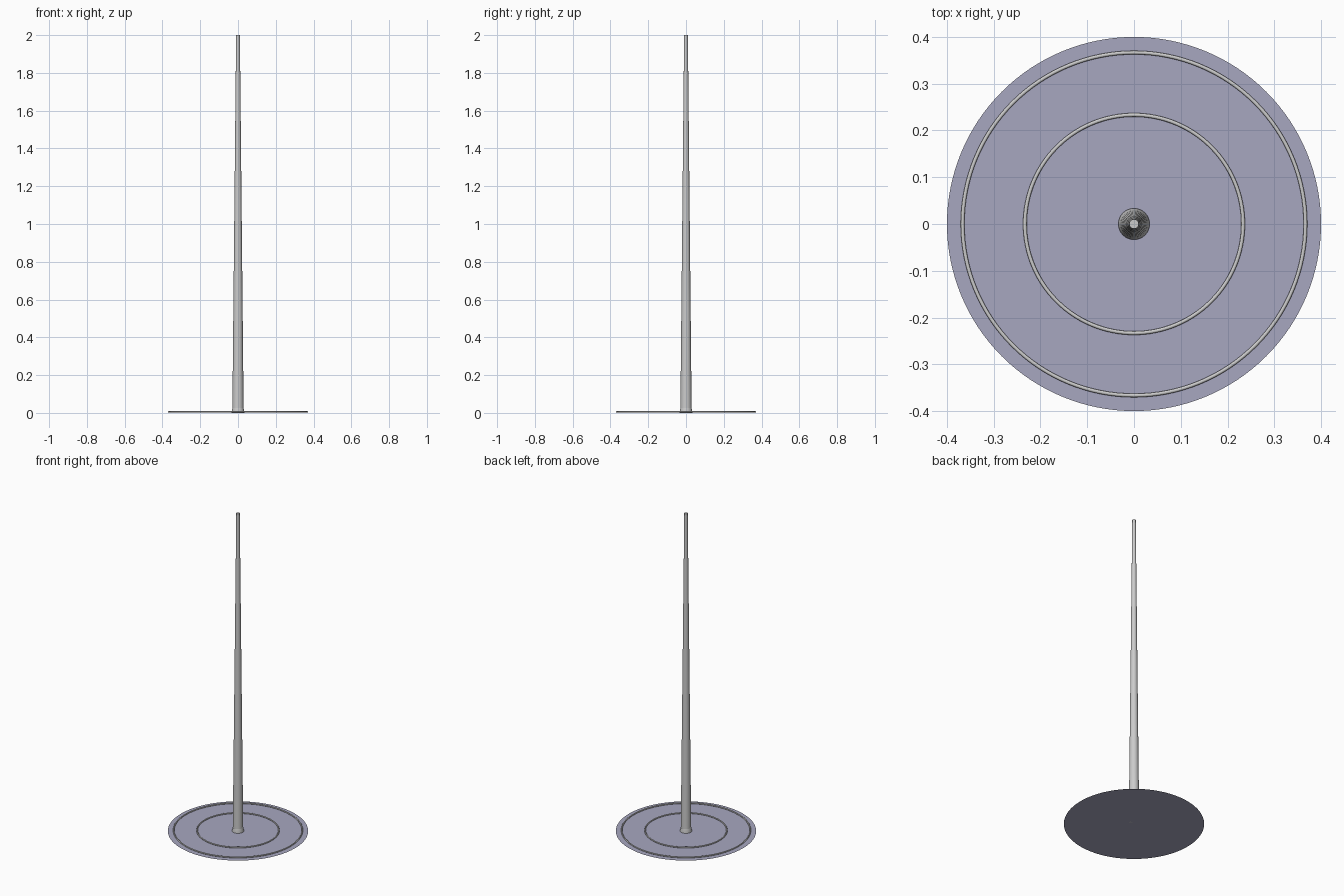
import bpy, bmesh, math

if "Cube" in bpy.data.objects:
    bpy.data.objects.remove(bpy.data.objects["Cube"], do_unlink=True)


def material(name, rgb):
    m = bpy.data.materials.new(name)
    m.use_nodes = True
    m.diffuse_color = (*rgb, 1)
    m.node_tree.nodes["Principled BSDF"].inputs["Base Color"].default_value = (*rgb, 1)
    return m


STEEL = material("pale steel", (0.60, 0.60, 0.60))
PAVING = material("blue grey paving", (0.39, 0.39, 0.53))


def finish(obj, name, mat):
    obj.name = obj.data.name = name
    obj.data.materials.append(mat)
    bpy.ops.object.shade_smooth_by_angle(angle=math.radians(40))
    return obj


def lathe(name, profile, mat, segments=48):
    """Stack of rings (radius, z), capped at both ends."""
    bm = bmesh.new()
    rings = []
    for r, z in profile:
        rings.append([bm.verts.new((r * math.cos(a), r * math.sin(a), z))
                      for a in (2 * math.pi * i / segments for i in range(segments))])
    for low, high in zip(rings, rings[1:]):
        for i in range(segments):
            j = (i + 1) % segments
            bm.faces.new((low[i], low[j], high[j], high[i]))
    bm.faces.new(rings[0][::-1])
    bm.faces.new(rings[-1])
    mesh = bpy.data.meshes.new(name)
    bm.to_mesh(mesh)
    bm.free()
    obj = bpy.data.objects.new(name, mesh)
    bpy.context.collection.objects.link(obj)
    bpy.ops.object.select_all(action="DESELECT")
    obj.select_set(True)
    bpy.context.view_layer.objects.active = obj
    return finish(obj, name, mat)


# Flat round plaza
bpy.ops.mesh.primitive_circle_add(vertices=128, radius=0.4, fill_type="NGON")
finish(bpy.context.object, "plaza_disc", PAVING)

# Raised rings set into the plaza
for name, radius in (("inner_ring", 0.2333), ("outer_ring", 0.3667)):
    bpy.ops.mesh.primitive_torus_add(major_radius=radius, minor_radius=0.004,
                                     major_segments=128, minor_segments=12,
                                     location=(0, 0, 0.005))
    finish(bpy.context.object, name, STEEL)

# Tall tapering spire and the flared collar at its foot
lathe("spire", [(0.030, 0), (0.010, 2)], STEEL)
lathe("spire_collar", [(0.0335, 0), (0.0335, 0.006), (0.0298, 0.025)], STEEL)
